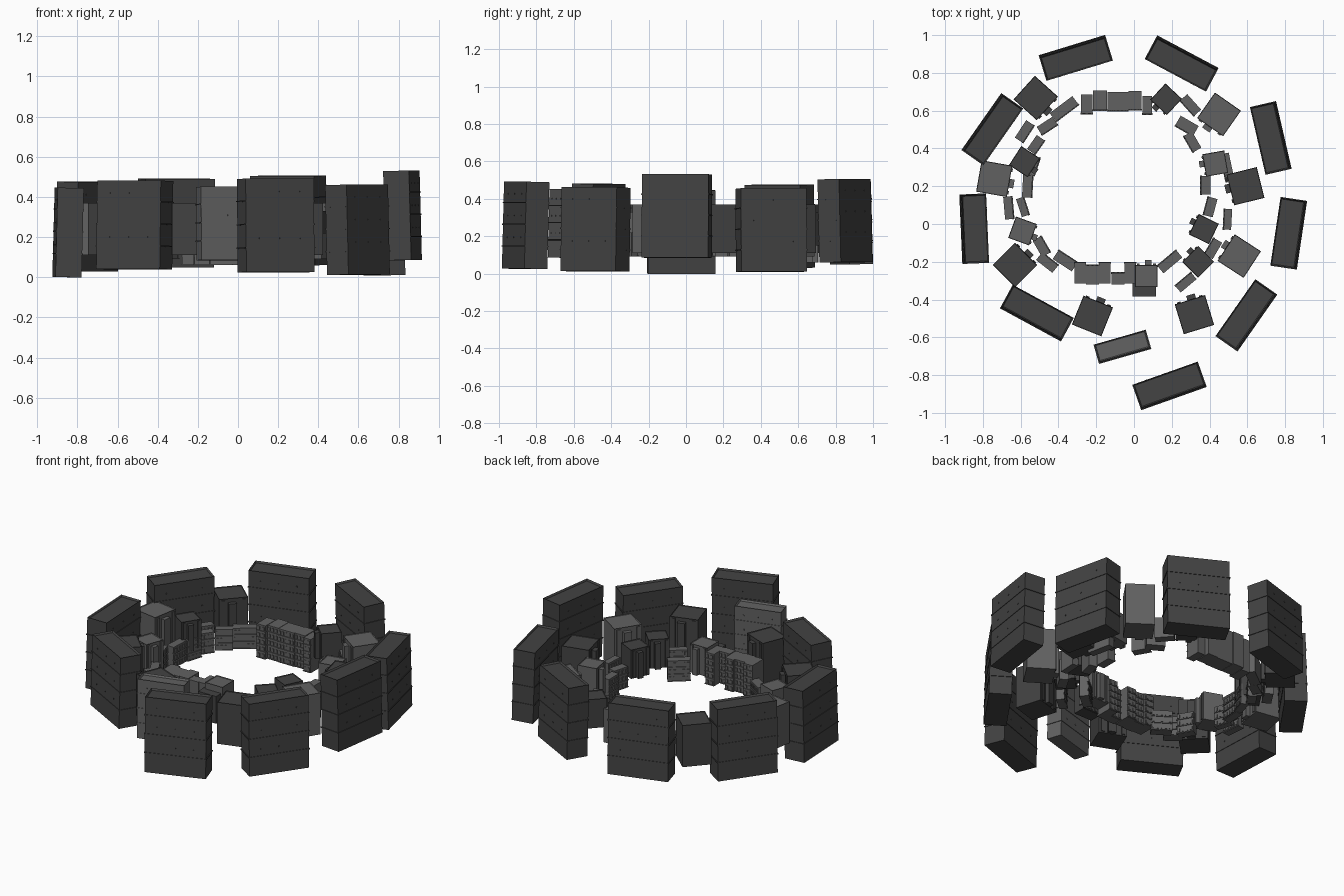
import bpy, bmesh, math
from mathutils import Matrix, Vector

if "Cube" in bpy.data.objects:
    bpy.data.objects.remove(bpy.data.objects["Cube"])

CENTRE = Vector((-0.1, 0.17))          # middle of the ring of buildings


def grey(name, v):
    m = bpy.data.materials.new(name)
    m.diffuse_color = (v, v, v, 1)
    m.use_nodes = True
    m.node_tree.nodes["Principled BSDF"].inputs["Base Color"].default_value = m.diffuse_color
    return m


DARK, LIGHT = grey("dark_grey", 0.055), grey("light_grey", 0.12)


def box(bm, c, s):
    """Axis-aligned box in the building's local frame."""
    m = Matrix.Translation(c) @ Matrix.Diagonal((*s, 1))
    return bmesh.ops.create_cube(bm, size=1, matrix=m)["verts"]


def finish(bm, name, x, y, z0, ang, mat, lean=0):
    """Turn local +y towards the ring centre and place the building."""
    a = math.radians(ang)
    inward = CENTRE - Vector((x, y))
    if Vector((-math.sin(a), math.cos(a))).dot(inward) < 0:
        a += math.pi
    me = bpy.data.meshes.new(name)
    bm.to_mesh(me)
    bm.free()
    me.materials.append(mat)
    ob = bpy.data.objects.new(name, me)
    ob.matrix_world = (Matrix.Translation((x, y, z0)) @ Matrix.Rotation(a, 4, 'Z')
                       @ Matrix.Rotation(math.radians(-lean), 4, 'X'))
    bpy.context.collection.objects.link(ob)
    return ob


def body(bm, l, w, h, rim):
    """Main block with a parapet around a sunken roof."""
    vs = box(bm, (0, 0, h / 2), (l, w, h))
    top = [f for f in bm.faces if all(v.co.z > h - 1e-4 for v in f.verts)]
    bmesh.ops.inset_region(bm, faces=top, thickness=rim)
    bmesh.ops.translate(bm, verts=top[0].verts, vec=(0, 0, -rim * 1.2))


def slab(name, x, y, l, w, z0, z1, ang, mat):
    """Tall slab block: floor bands and small pegs on both faces."""
    bm = bmesh.new()
    h = z1 - z0
    body(bm, l, w, h, 0.009)
    for k in (0.26, 0.51, 0.76):
        box(bm, (0, 0, h * k), (l + 0.008, w + 0.006, 0.006))
        for i in (-0.3, 0, 0.3):
            box(bm, (l * i, 0, h * (k + 0.1)), (0.006, w + 0.005, 0.006))
    finish(bm, name, x, y, z0, ang, mat, 1.5)


def tower(name, x, y, l, w, z0, z1, ang, mat):
    """Square tower with a stair shaft and ledges on the inner face."""
    bm = bmesh.new()
    h = z1 - z0
    body(bm, l, w, h, 0.004)
    box(bm, (0.01, w / 2 + 0.012, h * 0.46), (l * 0.28, 0.026, h * 0.9))
    for s in (-1, 1):
        box(bm, (s * l * 0.36, w / 2, h / 2), (l * 0.12, 0.012, h * 0.94))
    finish(bm, name, x, y, z0, ang, mat)


def house(name, x, y, l, w, z0, z1, ang, mat):
    """Small inner house with rows of window frames and sill bands."""
    bm = bmesh.new()
    h = z1 - z0
    box(bm, (0, 0, h / 2), (l, w, h))
    rows, cols = max(3, round(h / 0.04)), max(2, round(l / 0.024))
    for r in range(rows):
        z = h * (r + 0.5) / rows
        box(bm, (0, w / 2, z - h * 0.4 / rows), (l + 0.004, 0.01, 0.004))
        for c in range(cols):
            box(bm, (l * ((c + 0.5) / cols - 0.5), w / 2, z),
                (l * 0.5 / cols, 0.007, h * 0.5 / rows))
    finish(bm, name, x, y, z0, ang, mat)


# Outer ring of slabs: x, y, base, top, angle
for i, (x, y, a, b, r) in enumerate([
        (-.31, .885, .05, .49, 17), (.255, .855, .06, .505, -28),
        (.73, .457, .01, .455, -77), (.825, -.05, .085, .53, 81.5),
        (.60, -.487, .012, .46, 55), (.19, -.863, .025, .49, 19.5),
        (-.517, -.477, .04, .48, -28.5), (-.852, -.025, 0, .445, -87.5),
        (-.755, .505, .03, .475, 55)]):
    slab(f"outer_slab_{i}", x, y, .36, .13, a, b, r, DARK)
slab("light_slab", -.06, -.655, .28, .095, .085, .45, 16, LIGHT)

# Middle ring of large towers: x, y, angle, light?
for i, (x, y, r, lt) in enumerate([
        (-.52, .667, 48, 0), (.45, .58, -35, 1), (.59, .20, -76, 0),
        (.557, -.17, 57, 1), (.32, -.48, 17, 0), (-.22, -.487, -22, 0),
        (-.63, -.217, -45, 0), (-.74, .24, 80, 1)]):
    tower(f"large_tower_{i}", x, y, .168, .165, .11, .37, r, LIGHT if lt else DARK)

# Smaller towers just inside
for i, (x, y, r, lt) in enumerate([
        (.17, .66, -43, 0), (-.58, .33, 57, 0), (.43, .32, -80, 1),
        (.37, -.027, 64, 0), (.34, -.2, 45, 0), (-.59, -.037, 70, 1),
        (.065, -.275, 0, 1)]):
    tower(f"small_tower_{i}", x, y, .12, .118, .15, .33, r, LIGHT if lt else DARK)
house("tower_annex", .055, -.345, .125, .08, .12, .29, 0, DARK)

# Straight rows at the back and front: x, y, width, depth
for i, (x, y, l, w) in enumerate([
        (-.25, .635, .06, .10), (-.18, .655, .075, .105), (-.085, .65, .11, .10),
        (.005, .655, .07, .10), (.07, .63, .05, .095)]):
    house(f"back_row_house_{i}", x, y, l, w, .06, .27, 0, LIGHT)
for i, (x, y, l, w) in enumerate([
        (-.02, -.26, .06, .11), (-.085, -.29, .07, .06), (-.155, -.26, .06, .11),
        (-.22, -.27, .07, .10), (-.285, -.26, .06, .11)]):
    house(f"front_row_house_{i}", x, y, l, w, .11, .31, 0, LIGHT)

# Thin houses closing the inner circle: x, y, length, depth, angle
for i, (x, y, l, w, r) in enumerate([
        (-.37, .61, .15, .055, 37), (-.46, .52, .10, .05, 33),
        (-.58, .49, .11, .05, 57), (-.52, .42, .09, .05, 55),
        (-.535, .31, .10, .045, 72), (.30, .63, .11, .05, -48),
        (.28, .52, .11, .06, -30), (.31, .435, .10, .05, -60),
        (.38, .205, .10, .05, 90), (.405, .09, .10, .05, 75),
        (.497, .025, .11, .04, 87), (.495, .30, .15, .045, -78),
        (.42, -.13, .10, .05, 60), (.275, -.31, .11, .045, 40),
        (.19, -.20, .13, .05, 40), (-.365, -.195, .12, .055, -33),
        (-.46, -.205, .11, .05, -38), (-.49, -.12, .10, .05, -60),
        (-.59, .09, .10, .04, -72), (-.665, .085, .12, .045, -85),
        (-.565, .20, .12, .05, 87)]):
    house(f"inner_house_{i}", x, y, l, w, .09, .22, r, LIGHT)
